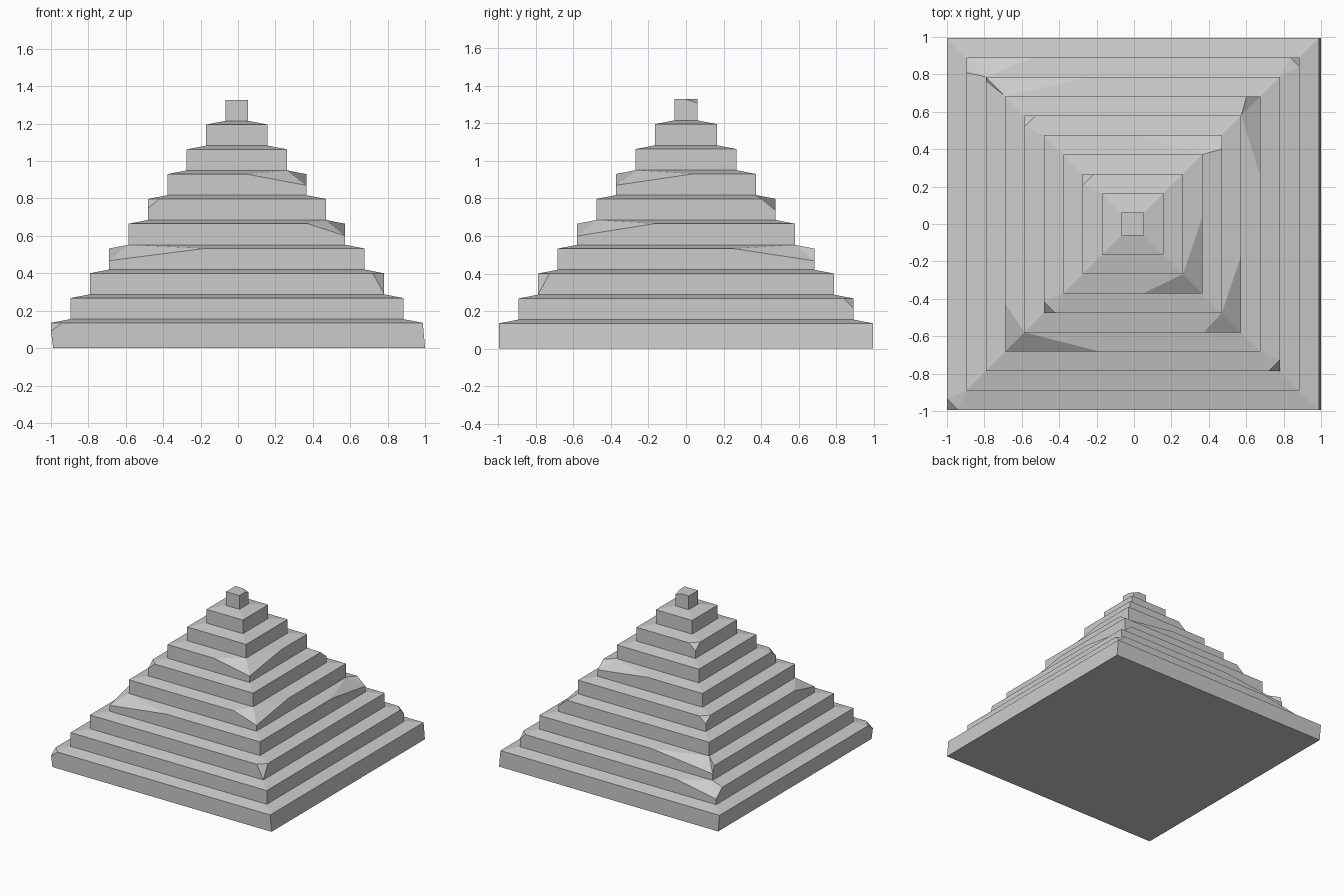
import bpy, bmesh
from mathutils import Vector

if "Cube" in bpy.data.objects:
    bpy.data.objects.remove(bpy.data.objects["Cube"])

TIERS = 10
SIGNS = [(-1, -1), (1, -1), (1, 1), (-1, 1)]      # front-left, front-right, back-right, back-left

# Broken corners: (tier, corner) -> length along x, length along y, depth, reaches next tier
CHIPS = {
    (0, 0): (.06, .06, .045, False),
    (1, 2): (.05, .05, .05, False),
    (1, 3): (.36, .08, .065, True),
    (2, 1): (.06, .06, .11, False),
    (2, 3): (.55, .02, .06, True),
    (3, 0): (.51, .26, .065, True),
    (3, 2): (.075, .43, .065, True),
    (4, 1): (.20, .41, .065, True),
    (4, 3): (.06, .06, .05, False),
    (5, 0): (.06, .06, .05, False),
    (5, 2): (.45, .075, .06, True),
    (6, 1): (.32, .41, .06, True),
    (7, 3): (.06, .06, .05, False),
    (9, 2): (.05, .06, .02, False),
}


def half(i):
    return 0.994 - 0.1037 * i


def ring(h, z, cx=-0.006):
    return [Vector((cx + sx * h, sy * h, z)) for sx, sy in SIGNS]


bm = bmesh.new()


def face(points):
    bm.faces.new([bm.verts.new(p) for p in points])


for i in range(TIERS):
    top = 0.135 + 0.1325 * i
    base = top - 0.1125 if i else 0.0
    low = ring(half(i), base, -0.006 if i else 0.006)
    rim = ring(half(i), top)
    last = i == TIERS - 1
    up = ring(0.01 if last else half(i + 1), top if last else top + 0.02)

    # Wall corner points: lowest point, then the chip ends along x and y
    bottom, along_x, along_y = [], [], []
    for k, (sx, sy) in enumerate(SIGNS):
        dx, dy, dz, deep = CHIPS.get((i, k), (0, 0, 0, False))
        bottom.append(rim[k] - Vector((0, 0, dz)))
        along_x.append(rim[k] - Vector((sx * dx, 0, 0)))
        along_y.append(rim[k] - Vector((0, sy * dy, 0)))
        # Fracture facets
        if deep:
            face([bottom[k], along_x[k], up[k]])
            face([bottom[k], up[k], along_y[k]])
        elif dz:
            face([bottom[k], along_x[k], along_y[k]])
            face([along_x[k], up[k], along_y[k]])

    # Walls and gently sloped treads
    for k in range(4):
        n = (k + 1) % 4
        ends = along_y if k % 2 else along_x
        wall = [low[k], low[n], bottom[n]]
        if (i, n) in CHIPS:
            wall.append(ends[n])
        if (i, k) in CHIPS:
            wall.append(ends[k])
        face(wall + [bottom[k]])
        face([ends[k], ends[n], up[n], up[k]])

    # Underside and summit
    if i == 0:
        face(low[::-1])
    if last:
        face(up)

bmesh.ops.remove_doubles(bm, verts=bm.verts, dist=0.0005)
bmesh.ops.recalc_face_normals(bm, faces=bm.faces)
mesh = bpy.data.meshes.new("stepped_pyramid")
bm.to_mesh(mesh)
bm.free()
pyramid = bpy.data.objects.new("stepped_pyramid", mesh)
bpy.context.collection.objects.link(pyramid)
